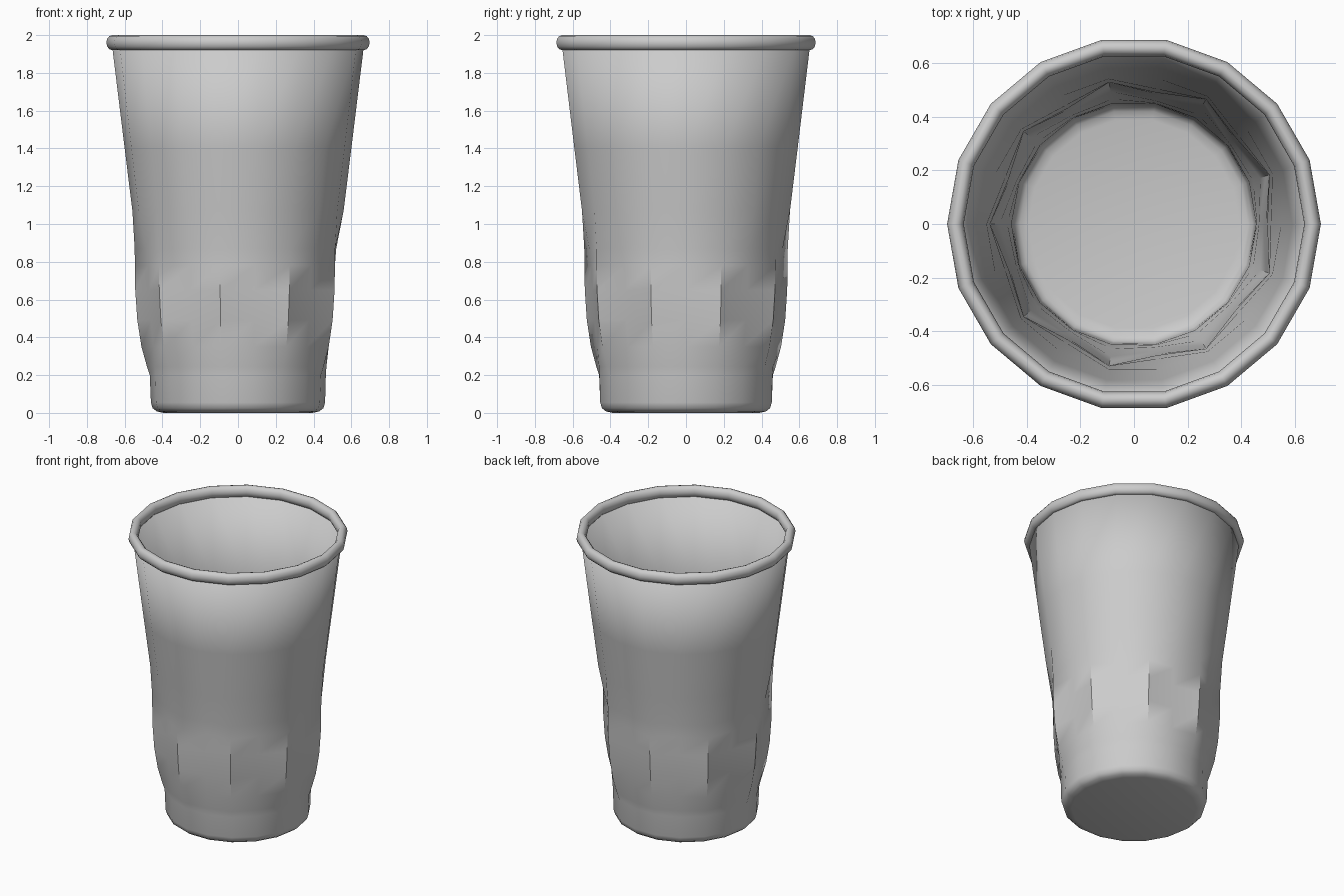
import bpy, bmesh
from math import cos, sin, radians, tau

if "Cube" in bpy.data.objects:
    bpy.data.objects.remove(bpy.data.objects["Cube"])

SIDES = 18


def lathe(name, rings, close_loop=False, cap_bottom=False, angle=40):
    """Spin rings of (even radius, odd radius, z) into an 18-sided part."""
    bm = bmesh.new()
    loops = []
    for r_even, r_odd, z in rings:
        loops.append([bm.verts.new(((r_odd if i % 2 else r_even) * cos(tau * i / SIDES),
                                    (r_odd if i % 2 else r_even) * sin(tau * i / SIDES), z))
                      for i in range(SIDES)])
    pairs = list(zip(loops, loops[1:]))
    if close_loop:
        pairs.append((loops[-1], loops[0]))
    for a, b in pairs:
        for i in range(SIDES):
            j = (i + 1) % SIDES
            bm.faces.new((a[i], a[j], b[j], b[i]))
    if cap_bottom:
        bm.faces.new(loops[0][::-1])
    bmesh.ops.recalc_face_normals(bm, faces=bm.faces)
    mesh = bpy.data.meshes.new(name)
    bm.to_mesh(mesh)
    bm.free()
    obj = bpy.data.objects.new(name, mesh)
    bpy.context.collection.objects.link(obj)
    bpy.ops.object.select_all(action='DESELECT')
    obj.select_set(True)
    bpy.context.view_layer.objects.active = obj
    bpy.ops.object.shade_smooth_by_angle(angle=radians(angle))
    return obj


# Cup wall: alternate columns bulge in the lower half (recessed, bulged, z)
wall = [
    (0.395, 0.395, 0.0), (0.43, 0.43, 0.008), (0.452, 0.452, 0.025),
    (0.461, 0.461, 0.055), (0.465, 0.467, 0.20), (0.468, 0.482, 0.245),
    (0.476, 0.511, 0.35), (0.492, 0.533, 0.49), (0.502, 0.544, 0.65),
    (0.507, 0.546, 0.78), (0.520, 0.547, 0.87), (0.559, 0.559, 1.07),
    (0.600, 0.600, 1.40), (0.668, 0.668, 1.955),
]
cup = lathe("cup_body", wall, cap_bottom=True)
shell = cup.modifiers.new("wall_thickness", 'SOLIDIFY')
shell.thickness = 0.01
shell.offset = -1

# Rolled rim: flattened round section swept around the mouth
rim = []
for k in range(12):
    a = tau * k / 12
    r = 0.666 + 0.031 * cos(a)
    rim.append((r, r, 1.96 + 0.04 * sin(a)))
lathe("rolled_rim", rim, close_loop=True, angle=45)
